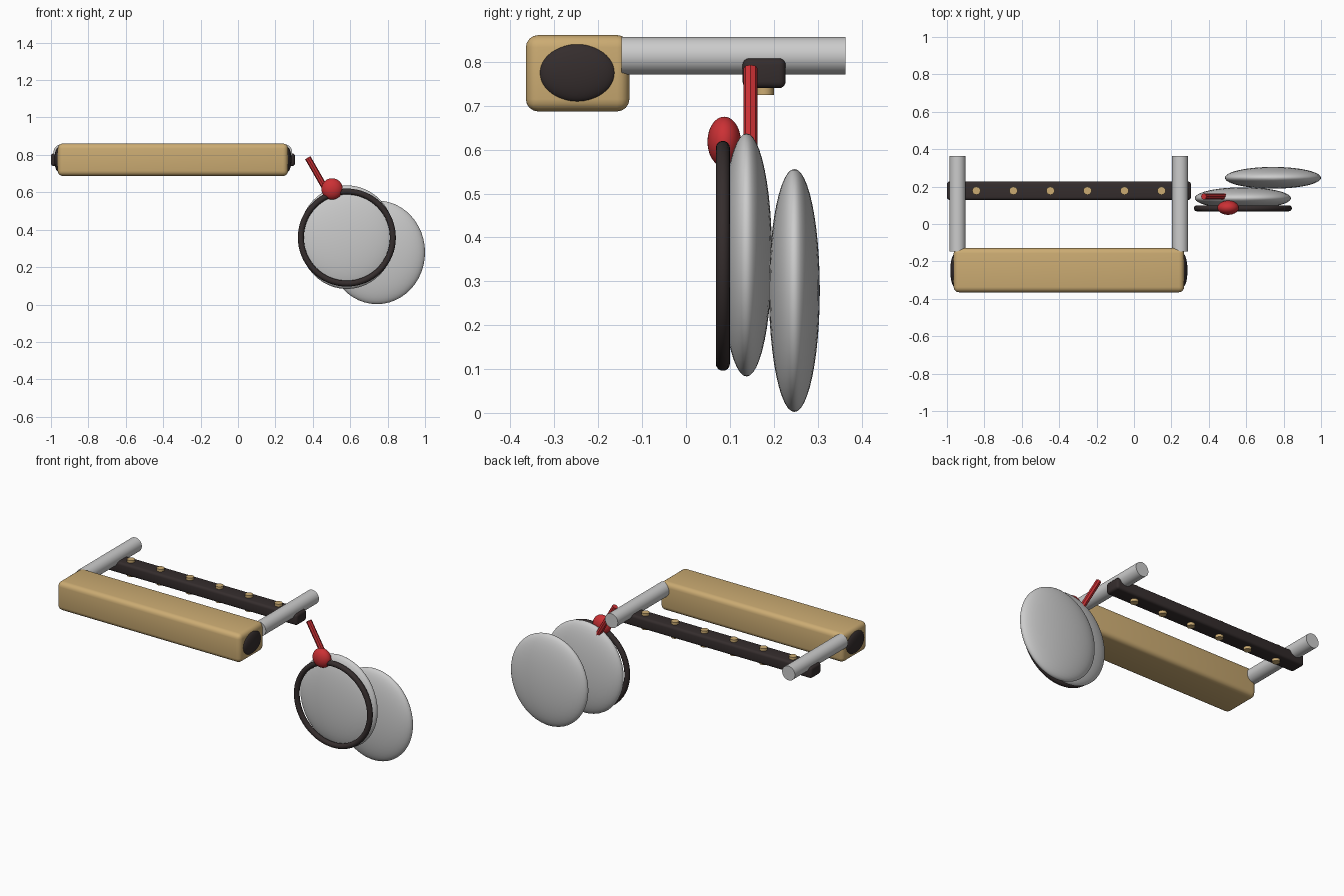
import bpy, math
from mathutils import Vector

if "Cube" in bpy.data.objects:
    bpy.data.objects.remove(bpy.data.objects["Cube"])


def mat(name, col):
    m = bpy.data.materials.new(name)
    m.diffuse_color = (*col, 1)
    m.use_nodes = True
    m.node_tree.nodes["Principled BSDF"].inputs["Base Color"].default_value = m.diffuse_color
    return m


GOLD = mat("tan", (0.60, 0.41, 0.17))
SILVER = mat("silver", (0.60, 0.60, 0.60))
DARK = mat("dark_brown", (0.035, 0.026, 0.026))
RED = mat("red", (0.60, 0.03, 0.035))
CX = -0.348  # middle of the frame


def finish(name, m, smooth=True):
    o = bpy.context.object
    o.name = name
    o.data.materials.append(m)
    bpy.ops.object.transform_apply(location=False, rotation=True, scale=True)
    if smooth:
        bpy.ops.object.shade_smooth_by_angle(angle=math.radians(40))
    return o


def rounded_box(name, loc, size, bevel, m):
    bpy.ops.mesh.primitive_cube_add(size=1, location=loc)
    bpy.context.object.scale = size
    o = finish(name, m, False)
    b = o.modifiers.new("bevel", 'BEVEL')
    b.width, b.segments = bevel, 4
    bpy.ops.object.modifier_apply(modifier="bevel")
    bpy.ops.object.shade_smooth_by_angle(angle=math.radians(40))


def ellipsoid(name, loc, radii, m):
    bpy.ops.mesh.primitive_uv_sphere_add(segments=48, ring_count=24, radius=1, location=loc)
    bpy.context.object.scale = radii
    finish(name, m)


def rod(name, a, b, r, m, sides=32, smooth=True):
    a, b = Vector(a), Vector(b)
    bpy.ops.mesh.primitive_cylinder_add(vertices=sides, radius=r, depth=(b - a).length,
                                        location=(a + b) / 2)
    bpy.context.object.rotation_euler = (b - a).to_track_quat('Z', 'Y').to_euler()
    finish(name, m, smooth)


# padded beam with domed dark ends, and the two side tubes
rounded_box("main_beam", (CX, -0.247, 0.774), (1.232, 0.236, 0.174), 0.028, GOLD)
for side, tag in ((-1, "left"), (1, "right")):
    ellipsoid("beam_cap_" + tag, (CX + side * 0.611, -0.248, 0.775), (0.023, 0.087, 0.066), DARK)
    x = CX + side * 0.595
    rod("side_tube_" + tag, (x, -0.147, 0.814), (x, 0.363, 0.814), 0.043, SILVER)

# rear bar with six pegs through it
rounded_box("rear_bar", (CX, 0.178, 0.774), (1.305, 0.098, 0.068), 0.015, DARK)
for i in range(6):
    x = CX + (i - 2.5) * 0.198
    rod(f"peg_{i + 1}", (x, 0.178, 0.724), (x, 0.178, 0.823), 0.022, GOLD, 16)

# two flattened discs
for i, (x, y, z) in enumerate(((0.582, 0.138, 0.36), (0.743, 0.247, 0.279))):
    ellipsoid(f"disc_{i + 1}", (x, y, z), (0.257, 0.058, 0.277), SILVER)

# ring on the front disc
bpy.ops.mesh.primitive_torus_add(major_segments=64, minor_segments=16, major_radius=0.246,
                                 minor_radius=0.016, location=(0.582, 0.084, 0.358),
                                 rotation=(math.pi / 2, 0, 0))
finish("disc_ring", DARK)

# red knob and faceted stick
ellipsoid("knob", (0.503, 0.087, 0.618), (0.057, 0.038, 0.057), RED)
rod("stick", (0.373, 0.147, 0.785), (0.49, 0.147, 0.58), 0.0165, RED, 8, False)
